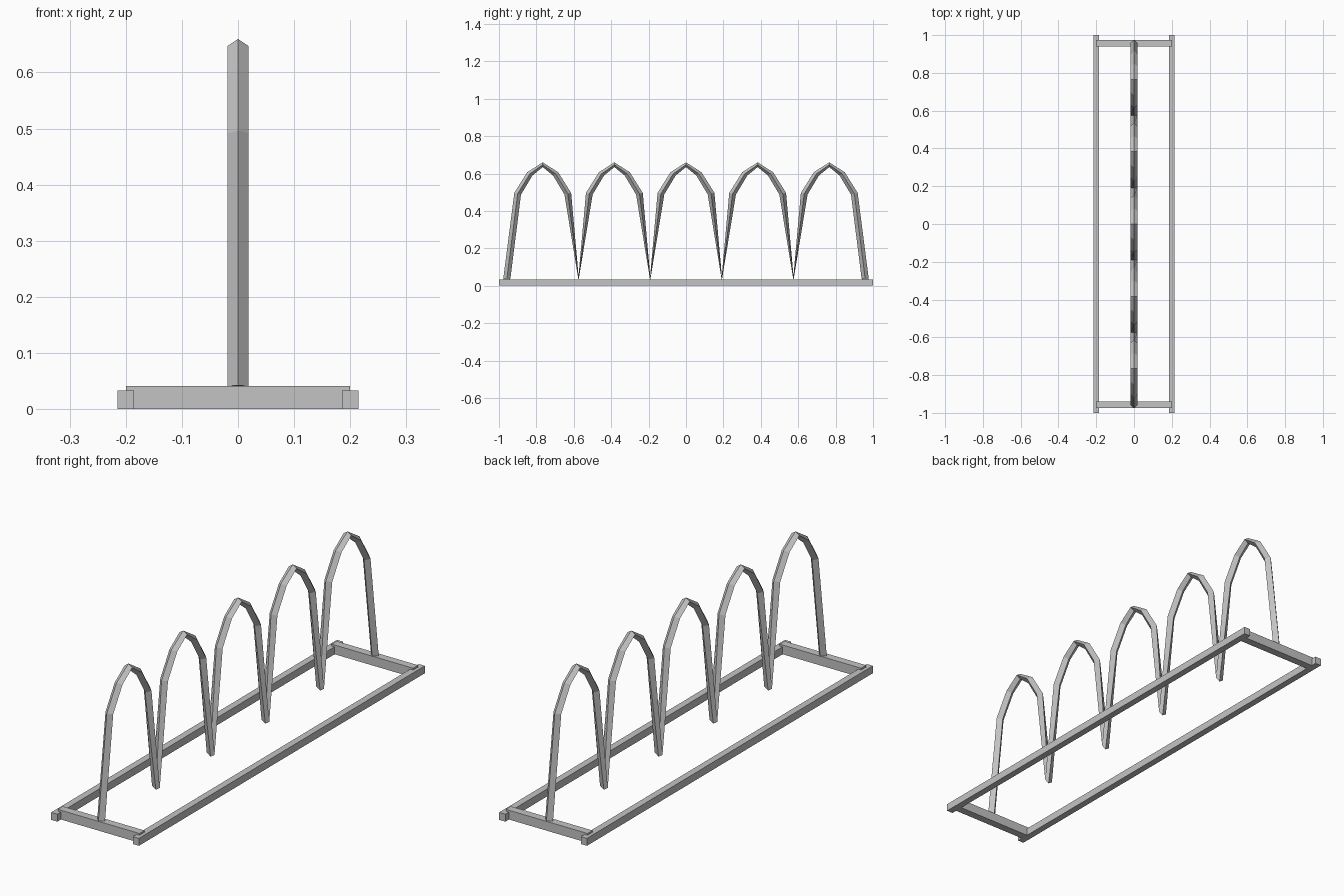
import bpy, bmesh
from mathutils import Vector

if "Cube" in bpy.data.objects:
    bpy.data.objects.remove(bpy.data.objects["Cube"], do_unlink=True)

steel = bpy.data.materials.new("galvanised grey")
steel.use_nodes = True
GREY = (0.55, 0.55, 0.55, 1)
steel.diffuse_color = GREY
steel.node_tree.nodes["Principled BSDF"].inputs["Base Color"].default_value = GREY


def finish(name, bm):
    bmesh.ops.recalc_face_normals(bm, faces=bm.faces)
    mesh = bpy.data.meshes.new(name)
    bm.to_mesh(mesh)
    bm.free()
    mesh.materials.append(steel)
    bpy.context.collection.objects.link(bpy.data.objects.new(name, mesh))


def box(name, size, centre):
    bm = bmesh.new()
    bmesh.ops.create_cube(bm, size=1)
    bmesh.ops.scale(bm, vec=size, verts=bm.verts)
    bmesh.ops.translate(bm, vec=centre, verts=bm.verts)
    finish(name, bm)


# Base frame: two long rails and two taller cross bars
for side, s in (("right", -1), ("left", 1)):
    box(side + "_rail", (0.03, 2, 0.033), (s * 0.2, 0, 0.0165))
for end, s in (("front", -1), ("back", 1)):
    box(end + "_cross_bar", (0.4, 0.035, 0.041), (0, s * 0.9575, 0.0205))

# Wavy bar: one path of five pointed arches
PITCH, FOOT = 0.383, 0.041
ARCH = [(-0.134, 0.492), (-0.069, 0.598), (0, 0.647), (0.069, 0.598), (0.134, 0.492)]
path = [Vector((0, -2.5 * PITCH, FOOT))]
for i in range(-2, 3):
    path += [Vector((0, i * PITCH + y, z)) for y, z in ARCH]
    path.append(Vector((0, (i + 0.5) * PITCH, FOOT)))

# Sweep a diamond section along the path, slightly squashed in height
R, SQUASH = 0.019, 0.67
bm = bmesh.new()
rings = []
for i, p in enumerate(path):
    tangent = Vector((0, 0, 0))
    if i > 0:
        tangent += (p - path[i - 1]).normalized()
    if i < len(path) - 1:
        tangent += (path[i + 1] - p).normalized()
    tangent.normalize()
    out = Vector((0, -tangent.z * R, tangent.y * R * SQUASH))
    across = Vector((R, 0, 0))
    rings.append([bm.verts.new(p + d) for d in (out, across, -out, -across)])
for a, b in zip(rings, rings[1:]):
    for k in range(4):
        n = (k + 1) % 4
        bm.faces.new((a[k], a[n], b[n], b[k]))
bm.faces.new(rings[0])
bm.faces.new(rings[-1])
finish("arched_bar", bm)
